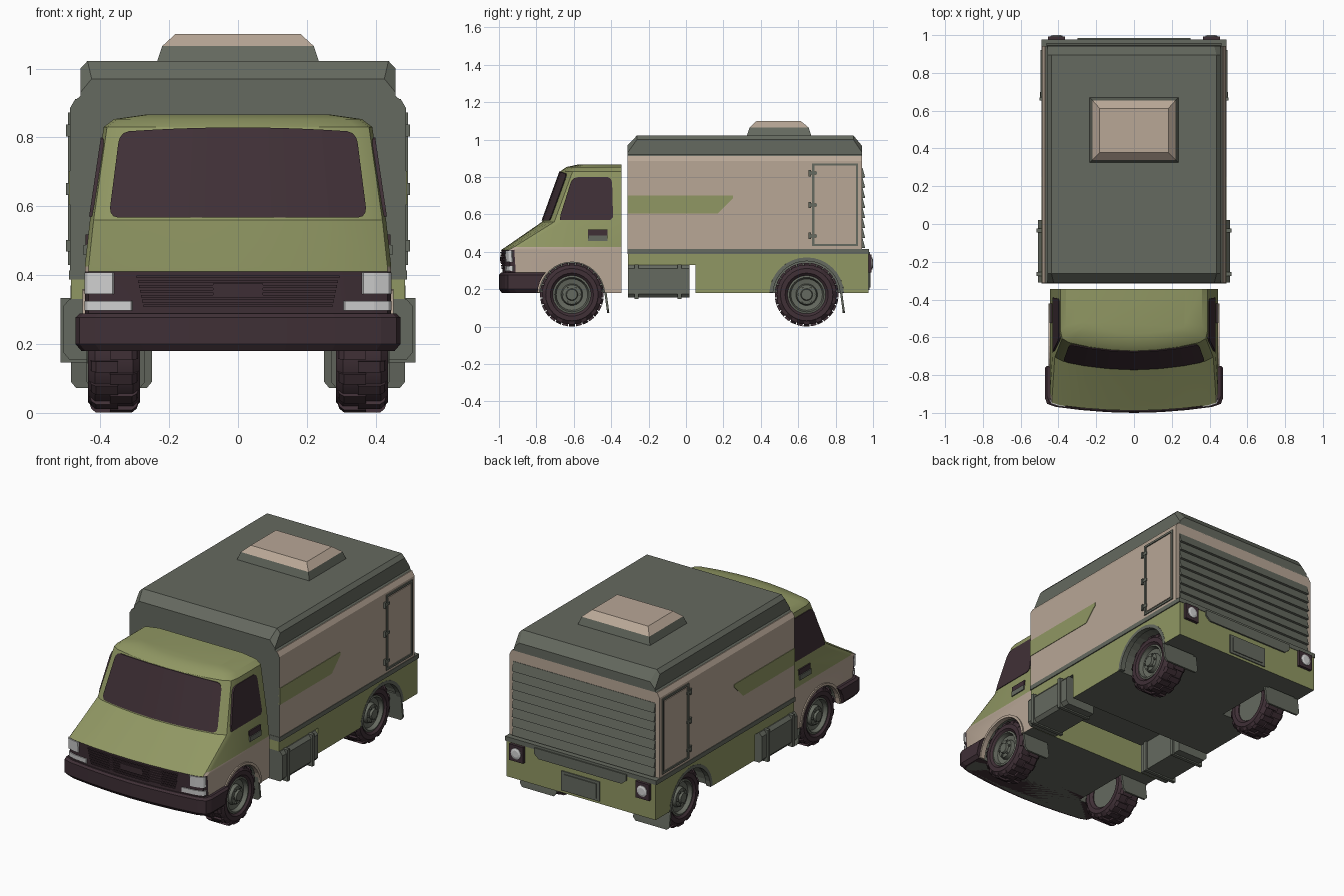
import bpy, bmesh
from math import sin, cos, pi, sqrt, hypot

cube = bpy.data.objects.get("Cube")
if cube:
    bpy.data.objects.remove(cube)


def material(name, rgb):
    m = bpy.data.materials.new(name)
    m.use_nodes = True
    m.diffuse_color = (*rgb, 1)
    m.node_tree.nodes["Principled BSDF"].inputs["Base Color"].default_value = (*rgb, 1)
    return m


GREEN = material("olive green", (0.28, 0.31, 0.125))
GREY = material("grey green", (0.13, 0.142, 0.115))
BEIGE = material("beige", (0.48, 0.385, 0.305))
PLUM = material("dark plum", (0.05, 0.029, 0.037))
LAMP = material("lamp white", (0.66, 0.66, 0.66))


def loft(name, rings, *mats, mirror=False, closed=False):
    """Skin equal point rings; cap both ends unless the loft closes on itself."""
    bm = bmesh.new()
    vs = [[bm.verts.new(p) for p in r] for r in rings]
    n = len(vs[0])
    for a, b in zip(vs, vs[1:] + vs[:1] if closed else vs[1:]):
        for i in range(n):
            bm.faces.new((a[i], a[(i + 1) % n], b[(i + 1) % n], b[i]))
    if not closed:
        bm.faces.new(vs[0])
        bm.faces.new(vs[-1])
    bmesh.ops.recalc_face_normals(bm, faces=bm.faces)
    me = bpy.data.meshes.new(name)
    bm.to_mesh(me)
    bm.free()
    for m in mats:
        me.materials.append(m)
    ob = bpy.data.objects.new(name, me)
    bpy.context.collection.objects.link(ob)
    if mirror:
        ob.modifiers.new("Mirror", "MIRROR")
    return ob


def rect(x0, x1, y0, y1, z):
    return [(x0, y0, z), (x1, y0, z), (x1, y1, z), (x0, y1, z)]


def box(name, x0, x1, y0, y1, z0, z1, mat, mirror=False):
    return loft(name, [rect(x0, x1, y0, y1, z0), rect(x0, x1, y0, y1, z1)], mat, mirror=mirror)


def slab(name, pts, x, depth, *mats, mirror=True):
    """Side outline in (y, z), extruded inward from x, which may depend on z."""
    fx = x if callable(x) else lambda z: x
    return loft(name, [[(fx(z) - d, y, z) for y, z in pts] for d in (0, depth)], *mats, mirror=mirror)


def circle(x, y, z, r, n=32):
    return [(x, y + r * cos(2 * pi * i / n), z + r * sin(2 * pi * i / n)) for i in range(n)]


def smooth(ob, angle=0.5):
    bpy.ops.object.select_all(action="DESELECT")
    ob.select_set(True)
    bpy.context.view_layer.objects.active = ob
    bpy.ops.object.shade_smooth_by_angle(angle=angle)


def cut_arch(ob, y, r):
    for s in (1, -1):
        cutter = loft("arch_cutter", [circle(s * 0.27, y, 0.17, r), circle(s * 0.6, y, 0.17, r)])
        cutter.hide_render = True
        mod = ob.modifiers.new("Arch", "BOOLEAN")
        mod.operation, mod.object = "DIFFERENCE", cutter
        bpy.context.view_layer.objects.active = ob
        bpy.ops.object.modifier_apply(modifier=mod.name)
        bpy.data.objects.remove(cutter)


def paint(ob, rule):
    for p in ob.data.polygons:
        p.material_index = rule(p.center, p.normal)


FRONT_AXLE, REAR_AXLE = -0.61, 0.645

# Cab shell: stacked plan outlines (height, half width, nose y, bow of the front)
LEVELS = [(0.18, 0.445, -0.975, 0.7), (0.285, 0.445, -0.98, 0.7), (0.41, 0.445, -0.988, 0.7),
          (0.425, 0.445, -0.965, 0.75), (0.56, 0.43, -0.77, 1.1), (0.83, 0.39, -0.672, 1.1),
          (0.853, 0.36, -0.64, 1), (0.866, 0.27, -0.58, 0.6)]
BOW = [(0, 0), (0.3, 0.005), (0.6, 0.019), (0.88, 0.04), (0.975, 0.06), (1, 0.1)]


def bow(t):
    t = abs(t)
    for (a, p), (b, q) in zip(BOW, BOW[1:]):
        if t <= b:
            return p + (q - p) * (t - a) / (b - a)
    return BOW[-1][1]


def cab_at(z):
    for a, b in zip(LEVELS, LEVELS[1:]):
        if z <= b[0]:
            f = (z - a[0]) / (b[0] - a[0])
            return [p + (q - p) * f for p, q in zip(a, b)]
    return LEVELS[-1]


def nose(t, z, e=0.0):
    _, w, yf, k = cab_at(z)
    return (t * (w + e), yf + k * bow(t) - e, z)


def plan(z, w, yf, k, back):
    ts = [t for t, _ in BOW]
    ts = ts[::-1] + [-t for t in ts[1:]]
    return [(w, back, z)] + [(t * w, yf + k * bow(t), z) for t in ts] + [(-w, back, z)]


cab = loft("cab", [plan(*l, -0.345) for l in LEVELS], GREEN, BEIGE, PLUM, GREY)
cut_arch(cab, FRONT_AXLE, 0.185)


def cab_rule(c, n):
    if n.z < -0.9 or (hypot(c.y - FRONT_AXLE, c.z - 0.17) < 0.2 and abs(c.x) < 0.44):
        return 3
    if c.z < 0.41 and (n.y < -0.4 or c.y < -0.9):
        return 2
    return 1 if abs(n.x) > 0.7 and c.z < 0.425 else 0


paint(cab, cab_rule)
smooth(cab)


def nose_plate(name, t0, t1, z0, z1, mat, e=0.005, r=0.0, crown=0.0, mirror=False, n=24):
    """Thin plate following the cab front, with rounded corners."""
    rings = []
    for i in range(n + 1):
        u = sin(pi / 2 * (2 * i / n - 1))
        t = (t0 + t1) / 2 + (t1 - t0) / 2 * u
        s = min(1, (1 - abs(u)) / 0.07)
        d = r * (1 - sqrt(1 - (1 - s) ** 2))
        lo, hi = z0 + d, z1 - d - crown * u * u
        rings.append([nose(t, lo, e), nose(t, hi, e), nose(t, hi, -0.004), nose(t, lo, -0.004)])
    return loft(name, rings, mat, mirror=mirror)


nose_plate("windscreen", -0.865, 0.865, 0.567, 0.829, PLUM, r=0.03, crown=0.013)
nose_plate("headlight", 0.81, 0.99, 0.345, 0.408, LAMP, mirror=True)
nose_plate("turn_signal", 0.69, 0.99, 0.298, 0.325, LAMP, mirror=True)
for i in range(7):
    z = 0.307 + i * 0.014
    t = 0.61 + i * 0.007
    nose_plate("grille_slat", -t, t, z, z + 0.008, PLUM, e=0.006, n=8)
nose_plate("grille_badge_plate", -0.16, 0.16, 0.34, 0.375, PLUM, e=0.009, n=4)

bumper = loft("front_bumper", [plan(0.18, 0.455, -0.985, 0.8, -0.75), plan(0.2, 0.472, -1.0, 0.8, -0.75),
                               plan(0.277, 0.472, -1.0, 0.8, -0.75), plan(0.288, 0.46, -0.99, 0.8, -0.75)], PLUM)
cut_arch(bumper, FRONT_AXLE, 0.185)

# Cab side windows, handles and arch lips
window = [(-0.675, 0.57), (-0.67, 0.6), (-0.615, 0.775), (-0.6, 0.793), (-0.575, 0.8), (-0.42, 0.8),
          (-0.402, 0.79), (-0.395, 0.77), (-0.39, 0.585), (-0.405, 0.57)]
slab("side_window", window, lambda z: cab_at(z)[1] + 0.004, 0.012, PLUM)


def side_box(name, y0, y1, z0, z1, x, mat, depth=0.02):
    return slab(name, [(y0, z0), (y1, z0), (y1, z1), (y0, z1)], x, depth, mat)


side_box("handle_recess", -0.525, -0.42, 0.487, 0.518, 0.443, PLUM)
side_box("door_handle", -0.525, -0.42, 0.458, 0.487, 0.448, GREY)


def arch_lip(name, y, r0, r1, x, mat):
    arc = [pi * (0.02 + 0.96 * i / 16) for i in range(17)]
    pts = [(y + r1 * cos(a), 0.17 + r1 * sin(a)) for a in arc]
    pts += [(y + r0 * cos(a), 0.17 + r0 * sin(a)) for a in reversed(arc)]
    slab(name, pts, x, 0.03, mat)


arch_lip("front_arch_lip", FRONT_AXLE, 0.175, 0.19, 0.452, BEIGE)
arch_lip("rear_arch_lip", REAR_AXLE, 0.18, 0.2, 0.486, GREY)

# Lower body with a notch for the side tanks
body = slab("lower_body", [(-0.31, 0.33), (0.05, 0.33), (0.05, 0.18), (0.975, 0.18), (0.975, 0.4), (-0.31, 0.4)],
            0.485, 0.97, GREEN, GREY, mirror=False)
cut_arch(body, REAR_AXLE, 0.2)
paint(body, lambda c, n: int(n.z < -0.9 or (hypot(c.y - REAR_AXLE, c.z - 0.17) < 0.21 and abs(c.x) < 0.48)))
box("belt_strip", -0.491, 0.491, -0.314, 0.978, 0.388, 0.414, GREY)

# Cargo box and roof
half = [(0.488, 0.41), (0.488, 0.885), (0.472, 0.912)]
section = half + [(-x, z) for x, z in reversed(half)]
cargo = loft("cargo_box", [[(x, y, z) for x, z in section] for y in (-0.312, 0.942)], BEIGE, GREY)
paint(cargo, lambda c, n: int(n.y < -0.9))


def roof_ring(y, shoulder, top_x, top):
    pts = [(0.472, 0.908), (0.458, 0.92), (0.458, shoulder), (top_x, top)]
    return [(x, y, z) for x, z in pts + [(-x, z) for x, z in reversed(pts)]]


loft("roof", [roof_ring(-0.312, 0.93, 0.425, 0.97), roof_ring(-0.262, 1.0, 0.437, 1.022),
              roof_ring(0.895, 1.0, 0.437, 1.022), roof_ring(0.942, 0.93, 0.425, 0.965)], GREY)
loft("hatch_base", [rect(-0.235, 0.235, 0.325, 0.67, 1.02), rect(-0.22, 0.22, 0.34, 0.655, 1.065)], GREY)
loft("hatch_cover", [rect(-0.22, 0.22, 0.34, 0.655, 1.065), rect(-0.182, 0.182, 0.378, 0.612, 1.1)], BEIGE)

# Side stripe and side door
slab("side_stripe", [(-0.312, 0.605), (0.17, 0.605), (0.25, 0.685), (0.25, 0.702), (-0.312, 0.702)], 0.491, 0.008, GREEN)
for y0, y1, z0, z1 in [(0.675, 0.688, 0.43, 0.872), (0.908, 0.92, 0.43, 0.872),
                       (0.688, 0.908, 0.43, 0.442), (0.688, 0.908, 0.86, 0.872)]:
    side_box("door_frame", y0, y1, z0, z1, 0.494, GREY)
side_box("door_panel", 0.695, 0.901, 0.449, 0.853, 0.492, BEIGE, 0.008)
for z in (0.485, 0.65, 0.82):
    side_box("door_hinge", 0.655, 0.7, z - 0.008, z + 0.008, 0.497, GREY)
    side_box("hinge_barrel", 0.655, 0.669, z - 0.017, z + 0.017, 0.499, GREY)

# Rear shutter with overlapping slats
SLATS, Z0, Z1 = 8, 0.42, 0.85
pitch = (Z1 - Z0) / SLATS
teeth = [(0.93, Z0)]
for i in range(SLATS):
    teeth += [(0.958, Z0 + i * pitch), (0.944, Z0 + (i + 0.98) * pitch)]
slab("rear_shutter", teeth + [(0.93, Z1)], 0.462, 0.924, GREY, mirror=False)

# Rear valance, plate holder and lamps
valance = [(-0.3, 0.4), (0.3, 0.4), (0.3, 0.365), (0.27, 0.34), (-0.27, 0.34), (-0.3, 0.365)]
loft("rear_valance", [[(x, y, z) for x, z in valance] for y in (0.96, 0.984)], GREY)
box("plate_holder", -0.125, 0.125, 0.96, 0.981, 0.195, 0.31, GREY)
box("plate_panel", -0.105, 0.105, 0.97, 0.986, 0.21, 0.295, GREY)
box("tail_lamp_housing", 0.365, 0.455, 0.96, 0.992, 0.29, 0.385, PLUM, True)
lens = [[(0.41 + r * cos(i * pi / 8), y, 0.338 + r * sin(i * pi / 8)) for i in range(16)]
        for y, r in ((0.98, 0.032), (0.996, 0.032), (1.0, 0.02))]
loft("tail_lamp", lens, LAMP, mirror=True)

# Side tanks with straps
tank = [(0.31, 0.155), (0.49, 0.155), (0.507, 0.175), (0.507, 0.31), (0.49, 0.33), (0.31, 0.33)]
loft("side_tank", [[(x, y, z) for x, z in tank] for y in (-0.31, 0.02)], GREY, mirror=True)
for y in (-0.265, -0.035):
    box("tank_strap", 0.3, 0.515, y - 0.01, y + 0.01, 0.147, 0.333, GREY, True)

# Wheels, as profiles of (x, radius) turned about the axle
TYRE = [(0.30, 0.1), (0.285, 0.115), (0.285, 0.14), (0.305, 0.16), (0.415, 0.16), (0.435, 0.14), (0.435, 0.115), (0.42, 0.1)]
RIM = [(0.305, 0.102), (0.425, 0.102), (0.428, 0.092), (0.405, 0.084), (0.4, 0.058), (0.422, 0.052),
       (0.424, 0.032), (0.437, 0.028), (0.437, 0.012)]
for side, y in (("front", FRONT_AXLE), ("rear", REAR_AXLE)):
    tyre = loft(side + "_tyre", [circle(x, y, 0.171, r) for x, r in TYRE], PLUM, mirror=True, closed=True)
    smooth(tyre, 0.4)
    smooth(loft(side + "_rim", [circle(x, y, 0.171, r) for x, r in RIM], GREY, mirror=True), 0.4)
    for i in range(28):
        x0, x1 = ((0.288, 0.372), (0.348, 0.432))[i % 2]
        rings = []
        for r, inset in ((0.14, 0), (0.16, 0.006), (0.171, 0.02)):
            a0, a1 = 2 * pi * (i - 0.42) / 28, 2 * pi * (i + 0.42) / 28
            lo, hi = (x0 + inset, x1) if i % 2 == 0 else (x0, x1 - inset)
            rings.append([(x, y + r * cos(a), 0.171 + r * sin(a))
                          for x, a in ((lo, a0), (hi, a0), (hi, a1), (lo, a1))])
        loft(side + "_tread_block", rings, PLUM, mirror=True)
    for i in range(6):
        cy, cz = y + 0.042 * cos(i * pi / 3), 0.171 + 0.042 * sin(i * pi / 3)
        loft(side + "_wheel_nut", [circle(x, cy, cz, 0.006, 6) for x in (0.415, 0.431)], GREY, mirror=True)

# Mud flaps
for name, y, x0, x1 in (("front_mud_flap", -0.44, 0.27, 0.44), ("rear_mud_flap", 0.82, 0.25, 0.485)):
    loft(name, [rect(x0 + c, x1 - c, y + d, y + d + 0.012, z)
                for z, d, c in ((0.23, -0.003, 0), (0.09, 0.016, 0), (0.072, 0.018, 0.015))], GREY, mirror=True)
